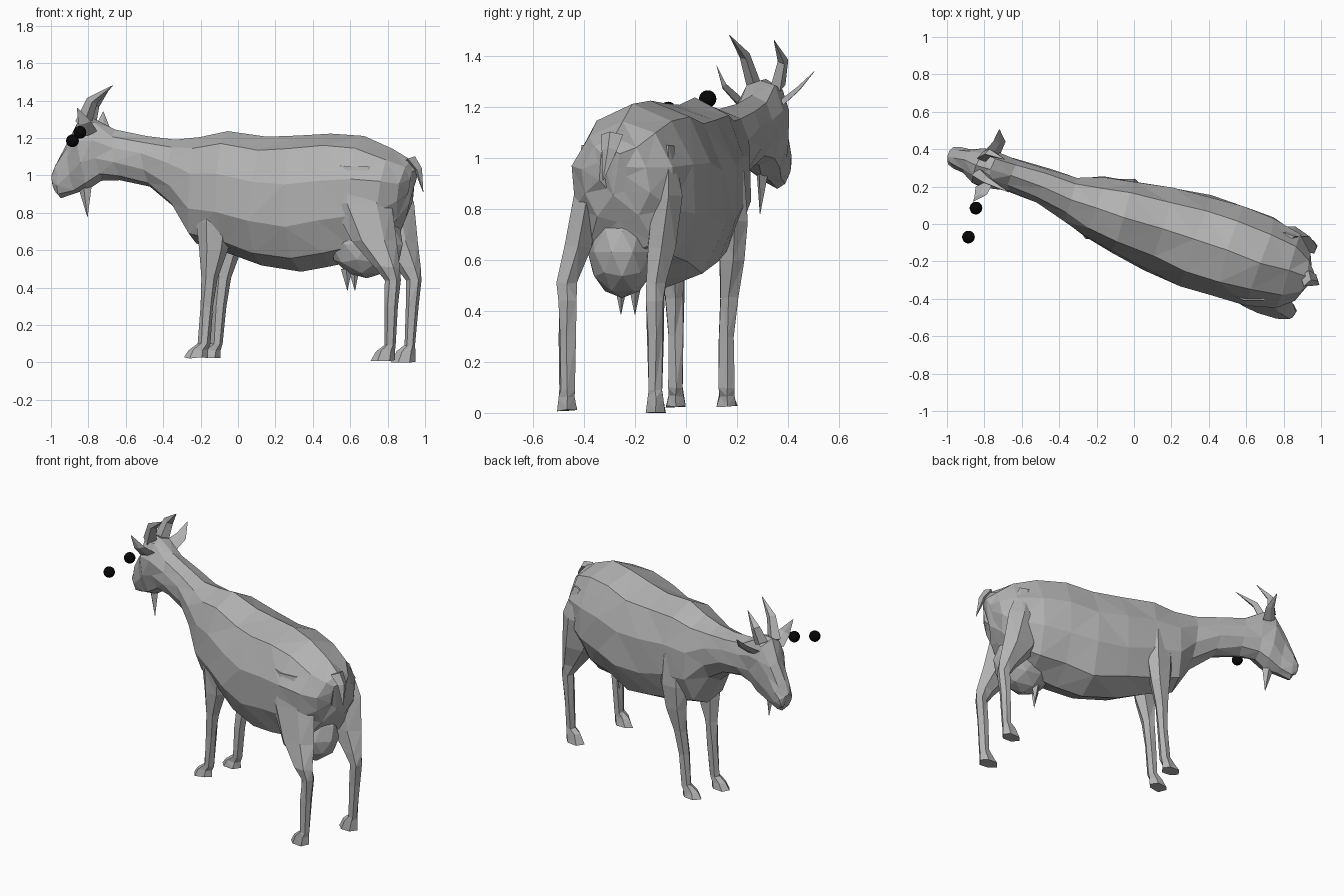
import bpy, bmesh, math, random
from mathutils import Vector

random.seed(4)
if "Cube" in bpy.data.objects:
    bpy.data.objects.remove(bpy.data.objects["Cube"])


def material(name, value):
    m = bpy.data.materials.new(name)
    m.use_nodes = True
    colour = (value, value, value, 1)
    m.diffuse_color = colour
    m.node_tree.nodes["Principled BSDF"].inputs["Base Color"].default_value = colour
    return m


GREY = material("hide grey", 0.45)
BLACK = material("eye black", 0.002)
TURN = math.radians(18)


def on_axis(x, v, z):
    """Point at x along the slanted spine, v to its side."""
    return Vector((x + v * math.sin(TURN), 0.02 - 0.33 * x + v * math.cos(TURN), z))


def finish(bm, name, mat=GREY):
    bmesh.ops.recalc_face_normals(bm, faces=bm.faces)
    mesh = bpy.data.meshes.new(name)
    bm.to_mesh(mesh)
    bm.free()
    mesh.materials.append(mat)
    ob = bpy.data.objects.new(name, mesh)
    bpy.context.collection.objects.link(ob)
    return ob


def loft(name, rings, jitter=0.0):
    """Skin closed rings of points, cap the ends and split into triangles."""
    bm = bmesh.new()
    rows = []
    for ring in rings:
        rows.append([bm.verts.new(p + Vector([random.uniform(-jitter, jitter) for _ in range(3)]))
                     for p in ring])
    n = len(rows[0])
    for a, b in zip(rows, rows[1:]):
        for i in range(n):
            j = (i + 1) % n
            bm.faces.new((a[i], a[j], b[j], b[i]))
    bm.faces.new(rows[0])
    bm.faces.new(rows[-1])
    bmesh.ops.triangulate(bm, faces=bm.faces, quad_method='SHORT_EDGE')
    return finish(bm, name)


def spike(name, base, tip, across, thick, mid=None):
    """Tapered four-sided point; mid adds a bend halfway."""
    base, tip, across = Vector(base), Vector(tip), Vector(across).normalized()
    side = (tip - base).cross(across).normalized()
    rows = []
    stops = [(base, 1.0)] + ([(Vector(mid), 0.7)] if mid else []) + [(tip, 0.04)]
    for p, k in stops:
        rows.append([p + across * thick[0] * k, p + side * thick[1] * k,
                     p - across * thick[0] * k, p - side * thick[1] * k])
    return loft(name, rows)


# Body, neck and head: top x, top z, bottom x, bottom z, half width
sections = [
    (-1.00, 1.00, -0.98, 0.91, 0.045), (-0.97, 1.07, -0.95, 0.885, 0.06),
    (-0.91, 1.19, -0.87, 0.90, 0.075), (-0.85, 1.31, -0.80, 0.93, 0.105),
    (-0.77, 1.31, -0.73, 0.97, 0.10), (-0.66, 1.24, -0.63, 0.98, 0.09),
    (-0.50, 1.205, -0.47, 0.94, 0.10), (-0.34, 1.195, -0.33, 0.82, 0.125),
    (-0.20, 1.205, -0.23, 0.63, 0.17), (-0.06, 1.23, -0.05, 0.58, 0.21),
    (0.15, 1.205, 0.12, 0.52, 0.24), (0.33, 1.205, 0.33, 0.48, 0.26),
    (0.50, 1.22, 0.50, 0.52, 0.26), (0.68, 1.205, 0.66, 0.55, 0.25),
    (0.83, 1.14, 0.80, 0.62, 0.21), (0.92, 1.08, 0.87, 0.74, 0.14),
    (0.95, 1.03, 0.91, 0.86, 0.06),
]
rings = []
for tx, tz, bx, bz, hw in sections:
    ring = []
    shift = 0.02 if tx < -0.4 else 0
    for i in range(10):
        a = math.tau * i / 10
        t = (1 - math.cos(a)) / 2
        side = math.copysign(abs(math.sin(a)) ** 0.85, math.sin(a))
        ring.append(on_axis(tx + (bx - tx) * t, shift + hw * side, tz + (bz - tz) * t))
    rings.append(ring)
loft("body_and_head", rings, 0.008)


# Legs: x, y, z, radius along x, radius along y
def leg(name, stops):
    rows = [[Vector((x + rx * math.cos(a), y + ry * math.sin(a), z))
             for a in [math.tau * i / 6 for i in range(6)]]
            for x, y, z, rx, ry in stops]
    loft(name, rows, 0.004)


def front_leg(name, x, y, lean, out):
    leg(name, [(x + 0.06 + lean, y + out, 0.95, 0.09, 0.04),
               (x + 0.06 + lean, y + out, 0.75, 0.10, 0.06),
               (x + 0.05 + lean, y + out * 0.7, 0.60, 0.075, 0.055),
               (x + 0.03 + lean * 0.6, y + out * 0.3, 0.45, 0.042, 0.04),
               (x + 0.015, y, 0.30, 0.035, 0.034), (x, y, 0.10, 0.033, 0.033),
               (x - 0.03, y, 0.065, 0.05, 0.036), (x - 0.045, y, 0.025, 0.065, 0.045)])


def hind_leg(name, x, y, hip_x, hip_y, ground):
    mx, my = (x + hip_x) / 2, (y + hip_y) / 2
    leg(name, [(hip_x - 0.02, hip_y, 1.05, 0.10, 0.03),
               (hip_x, hip_y, 0.85, 0.16, 0.065),
               (mx - 0.01, my, 0.65, 0.12, 0.062),
               (x - 0.01, y, 0.51, 0.065, 0.045), (x + 0.02, y, 0.44, 0.042, 0.038),
               (x + 0.01, y, 0.30, 0.036, 0.036), (x, y, 0.09, 0.03, 0.033),
               (x - 0.02, y, 0.06, 0.05, 0.036), (x - 0.035, y, ground, 0.065, 0.045)])


front_leg("left_front_leg", -0.18, -0.04, 0.0, -0.015)
front_leg("right_front_leg", -0.115, 0.16, 0.01, 0.03)
hind_leg("left_hind_leg", 0.81, -0.465, 0.66, -0.385, 0.01)
hind_leg("right_hind_leg", 0.92, -0.12, 0.78, -0.07, 0.0)

# Udder and teats
bm = bmesh.new()
bmesh.ops.create_icosphere(bm, subdivisions=2, radius=1)
for v in bm.verts:
    v.co = Vector((0.69 + 0.2 * v.co.x, -0.25 + 0.135 * v.co.y, 0.63 + 0.18 * v.co.z))
finish(bm, "udder")
for name, x, y in (("left_teat", 0.58, -0.255), ("right_teat", 0.62, -0.2)):
    spike(name, (x, y, 0.50), (x + 0.005, y, 0.385), (1, 0, 0), (0.03, 0.025))

# Tail, beard, ears and horns
spike("tail", (0.92, -0.29, 1.09), (0.99, -0.325, 0.91), (0.3, 1, 0), (0.045, 0.03),
      (0.965, -0.30, 1.03))
spike("beard", (-0.82, 0.30, 0.95), (-0.805, 0.29, 0.78), (1, -0.3, 0), (0.04, 0.025))
spike("left_ear", (-0.80, 0.21, 1.22), (-0.86, 0.12, 1.36), (1, 0.2, 0.3), (0.05, 0.012),
      (-0.82, 0.15, 1.28))
spike("right_ear", (-0.76, 0.38, 1.22), (-0.72, 0.505, 1.34), (1, 0, -0.3), (0.05, 0.012),
      (-0.72, 0.44, 1.27))
spike("left_horn", (-0.83, 0.27, 1.27), (-0.67, 0.17, 1.48), (1, 0.2, -0.5), (0.045, 0.03),
      (-0.78, 0.23, 1.40))
spike("right_horn", (-0.80, 0.36, 1.28), (-0.69, 0.345, 1.46), (1, 0.2, -0.5), (0.045, 0.03),
      (-0.77, 0.38, 1.38))

# Eyes
for name, centre in (("left_eye", (-0.885, -0.07, 1.185)), ("right_eye", (-0.845, 0.085, 1.23))):
    bm = bmesh.new()
    bmesh.ops.create_uvsphere(bm, u_segments=20, v_segments=12, radius=0.034)
    bmesh.ops.translate(bm, verts=bm.verts, vec=centre)
    for f in bm.faces:
        f.smooth = True
    finish(bm, name, BLACK)
